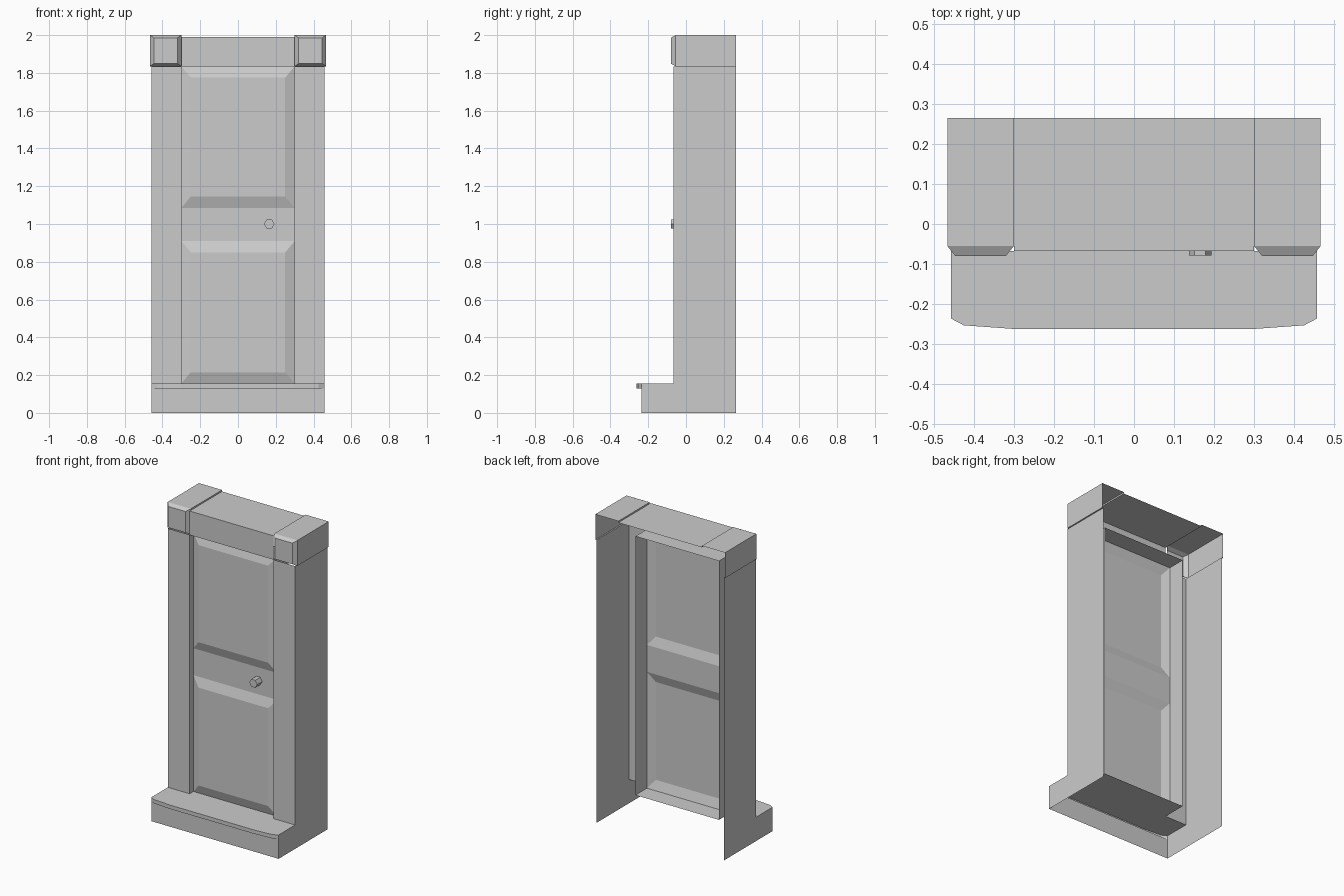
import bpy
import math

if "Cube" in bpy.data.objects:
    bpy.data.objects.remove(bpy.data.objects["Cube"])

# Shared dimensions
DOOR_X, WALL_X, BLOCK_X = 0.30, 0.457, 0.466
FACE_Y, BACK_Y, RAIL_Y, JAMB_Y, STEP_Y = -0.067, 0.265, -0.028, 0.09, -0.236
SILL_Z, HEAD_Z = 0.155, 1.835


def build(name, polys, mirror=False):
    """Make an object from a list of polygons, optionally mirrored over x."""
    verts, faces, index = [], [], {}
    for poly in polys:
        face = []
        for p in poly:
            key = tuple(round(c, 5) for c in p)
            if key not in index:
                index[key] = len(verts)
                verts.append(key)
            face.append(index[key])
        faces.append(face)
    mesh = bpy.data.meshes.new(name)
    mesh.from_pydata(verts, [], faces)
    mesh.update()
    obj = bpy.data.objects.new(name, mesh)
    bpy.context.collection.objects.link(obj)
    if mirror:
        mod = obj.modifiers.new("mirror", 'MIRROR')
        mod.use_mirror_merge = False
    return obj


def rect(x0, x1, z0, z1, y):
    """Upright rectangle facing -y."""
    return [(x0, y, z0), (x1, y, z0), (x1, y, z1), (x0, y, z1)]


def flat(x0, x1, y0, y1, z):
    """Level rectangle facing up."""
    return [(x0, y0, z), (x1, y0, z), (x1, y1, z), (x0, y1, z)]


def bridge(a, b):
    """Quads joining two matching loops."""
    n = len(a)
    return [[a[i], a[(i + 1) % n], b[(i + 1) % n], b[i]] for i in range(n)]


# Pilasters: front strip and side wall running down beside the step
side = [(STEP_Y, 0), (BACK_Y, 0), (BACK_Y, HEAD_Z), (FACE_Y, HEAD_Z),
        (FACE_Y, SILL_Z), (STEP_Y, SILL_Z)]
build("pilasters", [rect(DOOR_X, WALL_X, SILL_Z, HEAD_Z, FACE_Y),
                    [(WALL_X, y, z) for y, z in side]], mirror=True)

# Corner blocks: bevelled face, top, outer wall and small overhang
b = 0.02
outer = rect(DOOR_X, BLOCK_X, HEAD_Z, 2.0, -0.055)
inner = rect(DOOR_X + b, BLOCK_X - b, HEAD_Z + b * 0.7, 2.0 - b * 0.7, -0.08)
build("corner_blocks", bridge(outer, inner) + [
    inner,
    flat(DOOR_X, BLOCK_X, -0.055, BACK_Y, 2.0),
    [(BLOCK_X, -0.055, HEAD_Z), (BLOCK_X, BACK_Y, HEAD_Z),
     (BLOCK_X, BACK_Y, 2.0), (BLOCK_X, -0.055, 2.0)],
    flat(WALL_X, BLOCK_X, -0.055, BACK_Y, HEAD_Z)[::-1],
    [(DOOR_X, BACK_Y, 1.99), (DOOR_X, -0.055, 1.99),
     (DOOR_X, -0.055, 2.0), (DOOR_X, BACK_Y, 2.0)]], mirror=True)

# Lintel between the blocks
build("lintel", [rect(-DOOR_X, DOOR_X, HEAD_Z, 1.99, FACE_Y),
                 flat(-DOOR_X, DOOR_X, FACE_Y, BACK_Y, 1.99)])

# Door recess: jambs, head and threshold
build("door_jamb", bridge(rect(-DOOR_X, DOOR_X, SILL_Z, HEAD_Z, JAMB_Y),
                          rect(-DOOR_X, DOOR_X, SILL_Z, HEAD_Z, FACE_Y)))

# Door: two raised panels around a middle rail
door = [rect(-DOOR_X, DOOR_X, 0.91, 1.085, RAIL_Y)]
for z0, z1 in ((SILL_Z, 0.91), (1.085, HEAD_Z)):
    edge = rect(-DOOR_X, DOOR_X, z0, z1, RAIL_Y)
    raised = rect(-0.25, 0.25, z0 + 0.06, z1 - 0.06, RAIL_Y - 0.02)
    door += bridge(edge, raised) + [raised]
build("door", door)

# Six-sided door knob
ring = [[(0.165 + 0.028 * math.cos(i * math.pi / 3), y,
          1.0 + 0.028 * math.sin(i * math.pi / 3)) for i in range(6)]
        for y in (RAIL_Y, -0.079)]
build("door_knob", bridge(*ring) + [ring[1], ring[0][::-1]])

# Step: riser and top slab with a clipped nosing
half = [(0.30, -0.262), (0.425, -0.253), (WALL_X, STEP_Y)]
nose = [(-x, y) for x, y in half[::-1]] + half
low = [(x, y, 0.13) for x, y in nose]
top = [(x, y, SILL_Z) for x, y in nose]
build("step", [
    rect(-WALL_X, WALL_X, 0, 0.13, STEP_Y),
    top + [(WALL_X, FACE_Y, SILL_Z), (-WALL_X, FACE_Y, SILL_Z)],
    low[::-1]] + [[low[i], low[i + 1], top[i + 1], top[i]] for i in range(5)])
